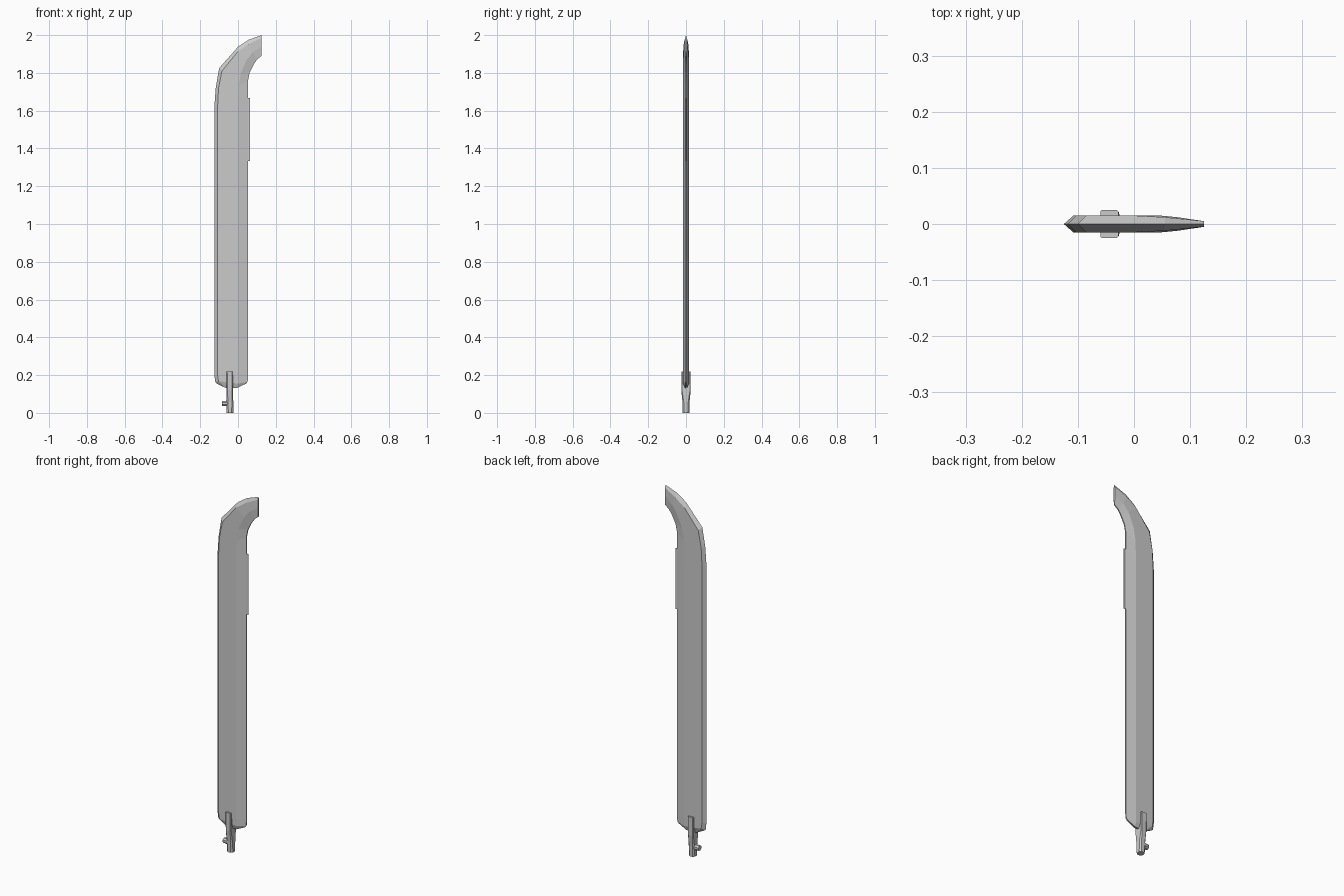
import bpy, bmesh, math
from mathutils import Matrix

if "Cube" in bpy.data.objects:
    bpy.data.objects.remove(bpy.data.objects["Cube"])


def finish(name, bm):
    bmesh.ops.recalc_face_normals(bm, faces=bm.faces)
    me = bpy.data.meshes.new(name)
    bm.to_mesh(me)
    bm.free()
    ob = bpy.data.objects.new(name, me)
    bpy.context.collection.objects.link(ob)
    return ob


def loft(name, rings):
    bm = bmesh.new()
    rows = [[bm.verts.new(p) for p in ring] for ring in rings]
    n = len(rows[0])
    for a, b in zip(rows, rows[1:]):
        for i in range(n):
            j = (i + 1) % n
            bm.faces.new((a[i], a[j], b[j], b[i]))
    bm.faces.new(rows[0])
    bm.faces.new(rows[-1])
    return finish(name, bm)


def section(lead, front, mid, trail, t, te=0.003):
    # Symmetric aerofoil ring: sharp leading edge, flat sides, thin trailing edge
    half = [(front, t), (mid, t), (trail, te)]
    return ([(lead[0], 0, lead[1])] + [(p[0], -y, p[1]) for p, y in half]
            + [(p[0], y, p[1]) for p, y in reversed(half)])


# Blade: (leading, front ridge, rear ridge, trailing) points in x,z plus half thickness
stations = [
    ((-0.112, 0.155), (-0.065, 0.132), (-0.005, 0.132), (0.043, 0.155), 0.005),
    ((-0.120, 0.162), (-0.103, 0.168), (0.0, 0.155), (0.051, 0.165), 0.015),
    ((-0.125, 0.20), (-0.108, 0.20), (0.0, 0.20), (0.053, 0.19), 0.015),
    ((-0.125, 1.62), (-0.108, 1.62), (0.0, 1.62), (0.053, 1.66), 0.015),
    ((-0.118, 1.72), (-0.103, 1.72), (0.003, 1.73), (0.053, 1.76), 0.015),
    ((-0.100, 1.825), (-0.085, 1.81), (0.015, 1.80), (0.062, 1.803), 0.015),
    ((0.0, 1.938), (-0.002, 1.912), (0.047, 1.87), (0.085, 1.848), 0.015),
    ((0.055, 1.975), (0.055, 1.952), (0.078, 1.91), (0.102, 1.872), 0.012),
    ((0.125, 2.0), (0.125, 1.985), (0.125, 1.94), (0.125, 1.89), 0.005),
]
loft("rotor_blade", [section(*s) for s in stations])


def chamfered(z, x0, x1, y, c):
    pts = [(x0, -y + c), (x0 + c, -y), (x1 - c, -y), (x1, -y + c)]
    pts += [(px, -py) for px, py in reversed(pts)]
    return [(px, py, z) for px, py in pts]


# Root fitting gripping both sides of the blade
loft("root_fitting", [
    chamfered(0.0, -0.060, -0.025, 0.018, 0.009),
    chamfered(0.06, -0.060, -0.025, 0.019, 0.007),
    chamfered(0.12, -0.060, -0.027, 0.025, 0.004),
    chamfered(0.22, -0.060, -0.028, 0.025, 0.003),
])

# Pitch peg on the side of the fitting
bm = bmesh.new()
bmesh.ops.create_cone(bm, cap_ends=True, segments=8, radius1=0.016, radius2=0.014, depth=0.03,
                      matrix=Matrix.Translation((-0.070, 0, 0.05)) @ Matrix.Rotation(-math.pi / 2, 4, 'Y')
                      @ Matrix.Rotation(math.pi / 8, 4, 'Z'))
finish("pitch_peg", bm)

# Thin trim tab on the trailing edge
bm = bmesh.new()
bmesh.ops.create_cube(bm, size=1, matrix=Matrix.Translation((0.057, 0, 1.50))
                      @ Matrix.Diagonal((0.014, 0.003, 0.335, 1)))
finish("trim_tab", bm)
